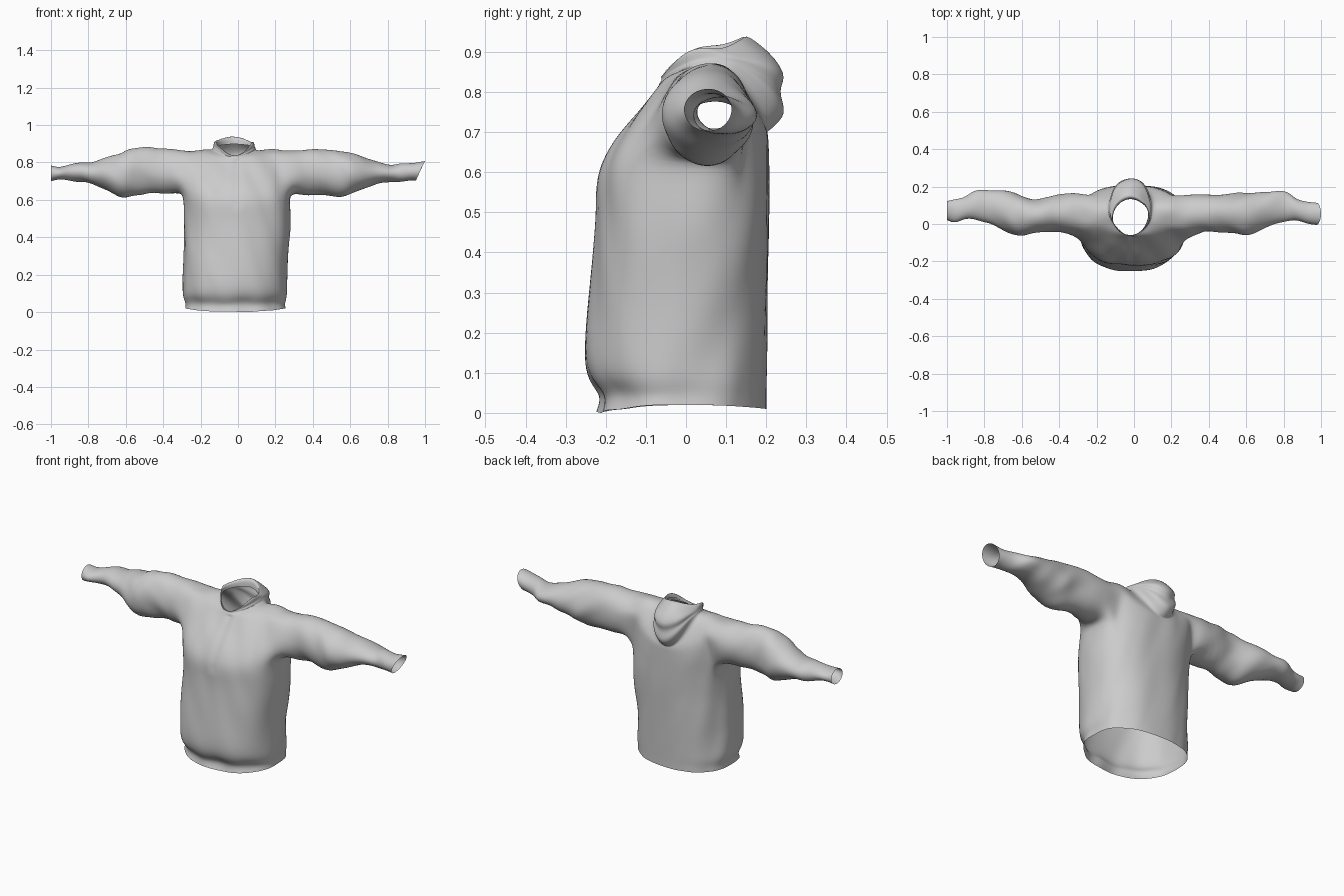
import bpy, bmesh, math
from mathutils import Vector, noise

if "Cube" in bpy.data.objects:
    bpy.data.objects.remove(bpy.data.objects["Cube"])

N = 32  # points around the torso

bm = bmesh.new()


def power(v, p):
    return math.copysign(abs(v) ** p, v)


def torso_ring(cx, hw, yf, yb, zf, zs, zb, p):
    """Horizontal ring whose height differs at front, sides and back."""
    verts = []
    for i in range(N):
        a = 2 * math.pi * i / N
        c, s = math.cos(a), math.sin(a)
        x = cx + hw * power(c, p)
        y = (yf + yb) / 2 + (yb - yf) / 2 * power(s, p)
        z = zs + ((zb if s > 0 else zf) - zs) * s * s
        verts.append(bm.verts.new((x, y, z)))
    return verts


def bridge(r1, r2):
    n = len(r1)
    return [bm.faces.new((r1[i], r1[(i + 1) % n], r2[(i + 1) % n], r2[i])) for i in range(n)]


# Body: centre x, half width, front y, back y, heights front/side/back, squareness
body = [
    (-.015, .27, -.22, .202, .003, .022, .012, .84),
    (-.015, .266, -.205, .202, .045, .05, .05, .84),
    (-.018, .28, -.242, .203, .08, .085, .08, .84),
    (-.018, .28, -.256, .204, .14, .14, .14, .84),
    (-.015, .28, -.246, .205, .25, .25, .25, .84),
    (-.003, .283, -.231, .207, .4, .4, .4, .83),
    (-.003, .285, -.221, .209, .51, .51, .51, .8),
    (-.01, .287, -.225, .209, .59, .63, .58, .8),
    (-.014, .284, -.192, .209, .66, .70, .62, .8),
    (-.016, .275, -.129, .208, .74, .79, .66, .84),
    (-.01, .258, -.08, .207, .80, .865, .69, .9),
    (-.01, .18, -.066, .205, .825, .873, .70, 1),
]
# Hood folded down behind the neck, ending in a short lining
hood = [
    (-.018, .122, -.062, .209, .832, .866, .70, 1.05),
    (-.018, .118, -.063, .264, .834, .876, .745, 1.05),
    (-.018, .114, -.063, .226, .836, .884, .808, 1.05),
    (-.018, .112, -.063, .262, .838, .892, .842, 1.05),
    (-.018, .106, -.063, .18, .84, .908, .925, 1.08),
    (-.02, .1, -.062, .14, .84, .915, .95, 1.1),
    (-.02, .098, -.058, .136, .825, .89, .90, 1.1),
]
rings = [torso_ring(*r) for r in body + hood]

# Skin the rings, leaving an armhole on each side
LOW, HIGH = 7, 10


def in_armhole(row, i, side):
    first = -3 if side > 0 else N // 2 - 3
    return LOW <= row < HIGH and (i - first) % N < 6


for row in range(len(rings) - 1):
    a, b = rings[row], rings[row + 1]
    for i in range(N):
        if not (in_armhole(row, i, 1) or in_armhole(row, i, -1)):
            j = (i + 1) % N
            bm.faces.new((a[i], a[j], b[j], b[i]))

# Sleeves: distance along x, front y, back y, bottom z, top z
sleeves = {
    -1: [(.315, -.055, .172, .632, .868), (.45, -.036, .147, .642, .885), (.55, -.055, .13, .63, .884),
         (.615, -.075, .162, .605, .862), (.70, -.035, .182, .648, .832), (.78, .01, .185, .695, .80),
         (.85, .028, .19, .692, .808), (.905, .028, .138, .705, .79), (.955, .0, .135, .712, .775),
         (1.0, .02, .125, .70, .788)],
    1: [(.30, -.06, .172, .632, .865), (.45, -.035, .155, .63, .878), (.545, -.05, .162, .612, .867),
        (.60, -.07, .17, .63, .857), (.68, -.03, .175, .665, .832), (.76, .0, .183, .69, .805),
        (.825, .015, .182, .70, .79), (.87, .02, .13, .698, .803), (.93, .0, .12, .708, .795),
        (.975, -.005, .115, .703, .812)],
}
for side, rows in sleeves.items():
    first = -3 if side > 0 else N // 2 - 3
    idx = [(first + k) % N for k in range(7)]
    loop = [rings[LOW][i] for i in idx] + [rings[HIGH][i] for i in idx]
    loop += [rings[r][idx[k]] for r in range(LOW + 1, HIGH) for k in (0, 6)]

    def angle(v):
        return math.atan2((v.co.z - .74) * side, v.co.y - .055)

    loop.sort(key=angle)
    n = len(loop)
    start = sum(angle(v) - 2 * math.pi * k / n for k, v in enumerate(loop)) / n
    prev = loop
    for k, (x, yf, yb, z0, z1) in enumerate(rows):
        ring = []
        for j in range(n):
            t = start + 2 * math.pi * j / n
            c, s = math.cos(t), math.sin(t) * side
            tilt = .025 * s if k == len(rows) - 1 and side > 0 else 0
            ring.append(bm.verts.new((side * (x + tilt),
                                      (yf + yb) / 2 + (yb - yf) / 2 * c,
                                      (z0 + z1) / 2 + (z1 - z0) / 2 * s)))
        bridge(prev, ring)
        prev = ring

bmesh.ops.recalc_face_normals(bm, faces=bm.faces)
mesh = bpy.data.meshes.new("hooded_top")
bm.to_mesh(mesh)
bm.free()
top = bpy.data.objects.new("hooded_top", mesh)
bpy.context.collection.objects.link(top)
bpy.context.view_layer.objects.active = top
top.select_set(True)

# Smooth the cloth
sub = top.modifiers.new("smooth_cloth", "SUBSURF")
sub.levels = sub.render_levels = 2
bpy.ops.object.modifier_apply(modifier=sub.name)

# Cloth folds: upright on the body, slanting on the sleeves
mesh = top.data
normals = [v.normal.copy() for v in mesh.vertices]
for v, nrm in zip(mesh.vertices, normals):
    x, y, z = v.co
    arm = min(1, max(0, (abs(x) - .26) / .12))
    body_fold = noise.noise(Vector((x * 10 + z * 3, y * 10, z * 2.5)))
    arm_fold = noise.noise(Vector((x * 11 + z * 6, y * 7, z * 7 + 5)))
    cuff = 1 - .7 * min(1, max(0, (abs(x) - .82) / .08))
    push = .009 * body_fold * (1 - arm) + .01 * arm_fold * arm * cuff
    if y < 0 and .55 < z < .82:  # front neck seam
        push -= .006 * math.exp(-((x + .005) / .015) ** 2)
    v.co += nrm * push

for p in mesh.polygons:
    p.use_smooth = True
low = min(v.co.z for v in mesh.vertices)
for v in mesh.vertices:
    v.co.z -= low
